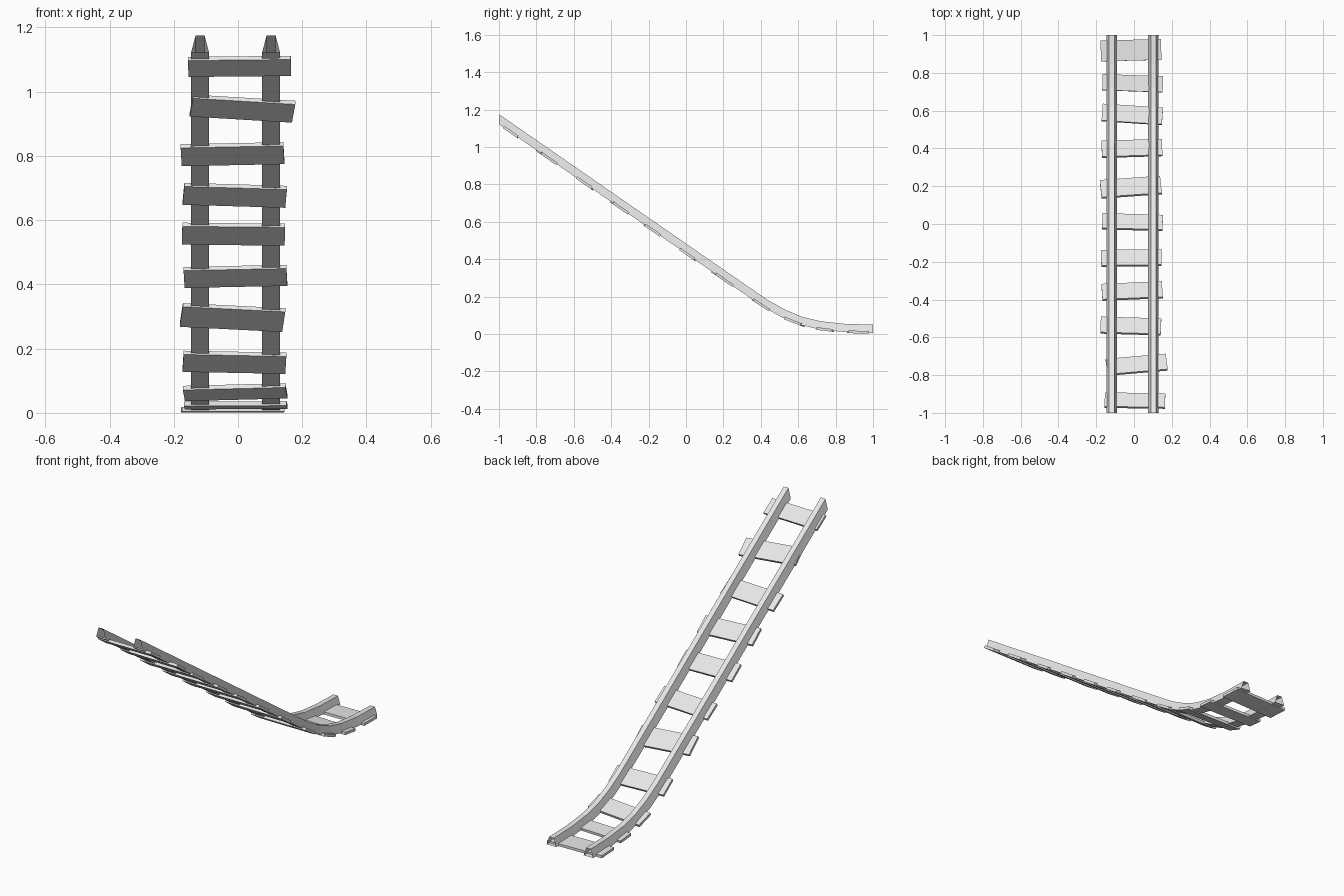
import bpy, bmesh
from math import radians
from mathutils import Vector, Matrix

cube = bpy.data.objects.get("Cube")
if cube:
    bpy.data.objects.remove(cube, do_unlink=True)

grey = bpy.data.materials.new("light_grey")
grey.use_nodes = True
grey.diffuse_color = (0.8, 0.8, 0.8, 1)
grey.node_tree.nodes["Principled BSDF"].inputs["Base Color"].default_value = (0.8, 0.8, 0.8, 1)

# Top line of the rails as (y, z), from the high front to the low back
TOP = [(-1, 1.175), (0.33, 0.255), (0.44, 0.18), (0.53, 0.13), (0.62, 0.092),
       (0.72, 0.068), (0.85, 0.054), (1, 0.05)]
RAIL_DEPTH = 0.044


def add_object(name, bm):
    bmesh.ops.recalc_face_normals(bm, faces=bm.faces)
    mesh = bpy.data.meshes.new(name)
    bm.to_mesh(mesh)
    bm.free()
    mesh.materials.append(grey)
    obj = bpy.data.objects.new(name, mesh)
    bpy.context.collection.objects.link(obj)
    return obj


def bottom_line():
    """Offset the top line square to the path, keeping both ends upright."""
    points = []
    last = len(TOP) - 1
    for i, (y, z) in enumerate(TOP):
        a, b = Vector(TOP[max(i - 1, 0)]), Vector(TOP[min(i + 1, last)])
        d = (b - a).normalized()
        if i in (0, last):
            points.append((y, z - RAIL_DEPTH / d.x))
        else:
            points.append((y + d.y * RAIL_DEPTH, z - d.x * RAIL_DEPTH))
    return points


BOTTOM = bottom_line()


def bottom_height(y):
    for (y0, z0), (y1, z1) in zip(BOTTOM, BOTTOM[1:]):
        if y <= y1:
            return z0 + (z1 - z0) * (y - y0) / (y1 - y0)
    return BOTTOM[-1][1]


# Rails: a tapered tube with open ends
def add_rail(name, x):
    bm = bmesh.new()
    rings = []
    for (ty, tz), (by, bz) in zip(TOP, BOTTOM):
        rings.append([bm.verts.new(p) for p in (
            (x - 0.028, by, bz), (x + 0.028, by, bz),
            (x + 0.014, ty, tz), (x - 0.014, ty, tz))])
    for a, b in zip(rings, rings[1:]):
        for i in range(4):
            j = (i + 1) % 4
            bm.faces.new((a[i], a[j], b[j], b[i]))
    add_object(name, bm)


add_rail("right_rail", -0.118)
add_rail("left_rail", 0.103)


# Planks: slightly crooked boards that follow the slope under the rails
def add_plank(name, x, y, depth, yaw):
    step = 0.04
    z0, z1 = bottom_height(y - step), bottom_height(y + step)
    along = Vector((0, 2 * step, z1 - z0)).normalized()
    across = Vector((1, 0, 0))
    frame = Matrix((across, along, across.cross(along))).transposed().to_4x4()
    place = Matrix.Translation((x, y, (z0 + z1) / 2 + 0.002))
    turn = Matrix.Rotation(radians(yaw), 4, 'Z')
    size = Matrix.Diagonal((0.32, depth, 0.014, 1))
    bm = bmesh.new()
    bmesh.ops.create_cube(bm, size=1, matrix=place @ frame @ turn @ size)
    add_object(name, bm)


PLANKS = [  # x, y, depth, yaw
    (0.005, -0.935, 0.09, -1), (0.014, -0.745, 0.1, 6), (-0.017, -0.54, 0.1, -2),
    (-0.01, -0.355, 0.1, 3), (-0.014, -0.18, 0.1, 1), (-0.008, 0.01, 0.095, -2),
    (-0.017, 0.195, 0.11, 5), (-0.011, 0.4, 0.1, 2), (-0.009, 0.58, 0.095, -4),
    (-0.007, 0.745, 0.085, -2), (-0.016, 0.92, 0.11, 1.5),
]
for n, plank in enumerate(PLANKS, 1):
    add_plank(f"plank_{n}", *plank)
